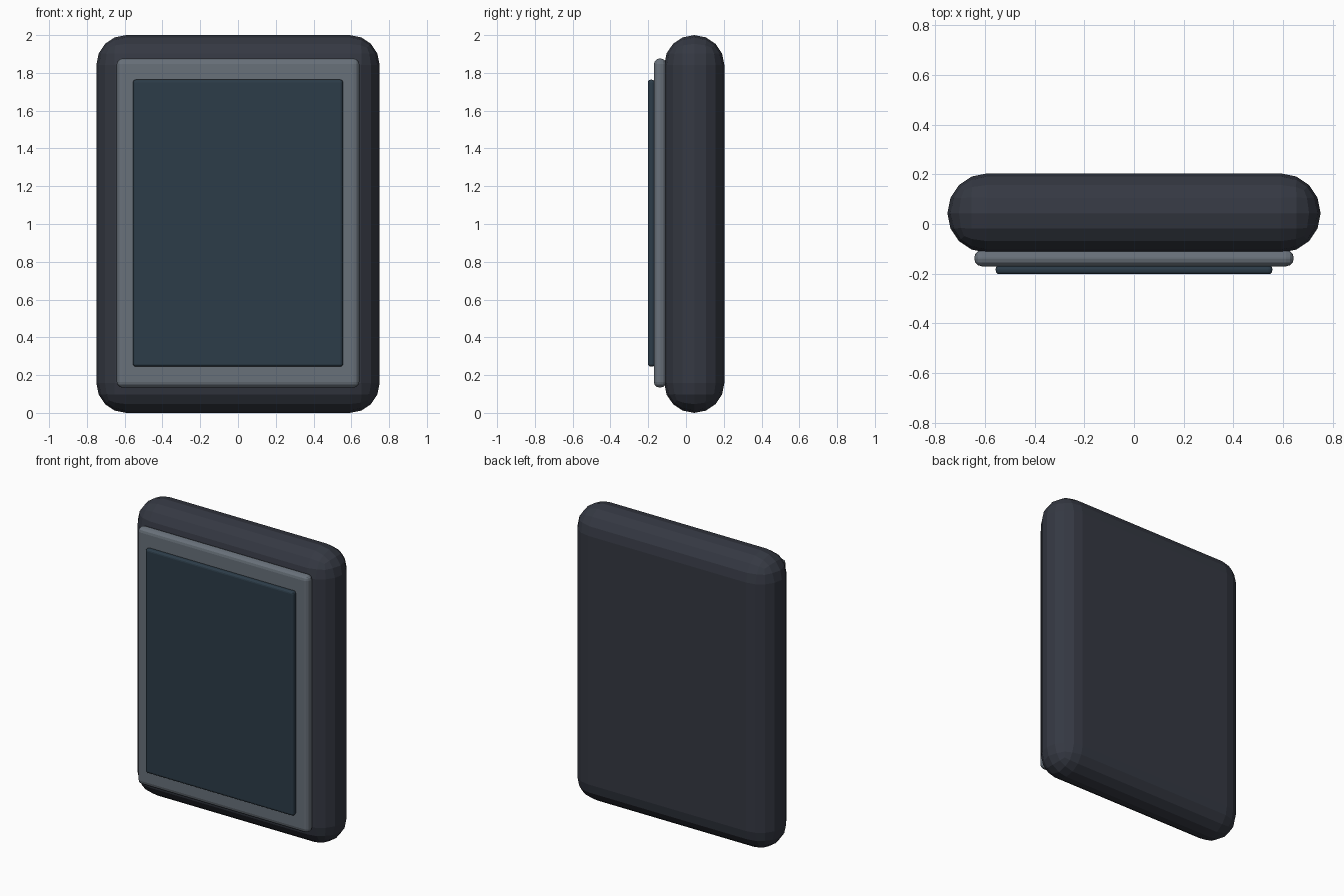
import bpy, bmesh
from mathutils import Matrix, Vector

if "Cube" in bpy.data.objects:
    bpy.data.objects.remove(bpy.data.objects["Cube"])


def slab(name, half_x, y0, y1, z0, z1, radius, segments, color):
    """Rounded box spanning the given limits."""
    bm = bmesh.new()
    size = Matrix.Diagonal((2 * half_x, y1 - y0, z1 - z0, 1))
    centre = Matrix.Translation(Vector((0, (y0 + y1) / 2, (z0 + z1) / 2)))
    bmesh.ops.create_cube(bm, size=1, matrix=centre @ size)
    bmesh.ops.bevel(bm, geom=bm.edges[:], offset=radius, segments=segments,
                    profile=0.5, affect='EDGES', clamp_overlap=True)
    bmesh.ops.remove_doubles(bm, verts=bm.verts[:], dist=0.0002)
    bmesh.ops.recalc_face_normals(bm, faces=bm.faces[:])
    mesh = bpy.data.meshes.new(name)
    bm.to_mesh(mesh)
    bm.free()
    mat = bpy.data.materials.new(name + "_material")
    mat.diffuse_color = (*color, 1)
    mat.use_nodes = True
    mat.node_tree.nodes["Principled BSDF"].inputs["Base Color"].default_value = mat.diffuse_color
    mesh.materials.append(mat)
    obj = bpy.data.objects.new(name, mesh)
    bpy.context.collection.objects.link(obj)
    return obj


# Thick body with fully rounded rim
slab("body", 0.75, -0.115, 0.203, 0.0, 2.0, 0.158, 4, (0.035, 0.04, 0.055))
# Raised bezel plate on the front
slab("bezel", 0.642, -0.17, -0.105, 0.134, 1.876, 0.03, 3, (0.14, 0.165, 0.195))
# Display panel
slab("screen", 0.556, -0.202, -0.165, 0.245, 1.764, 0.015, 3, (0.025, 0.045, 0.065))
